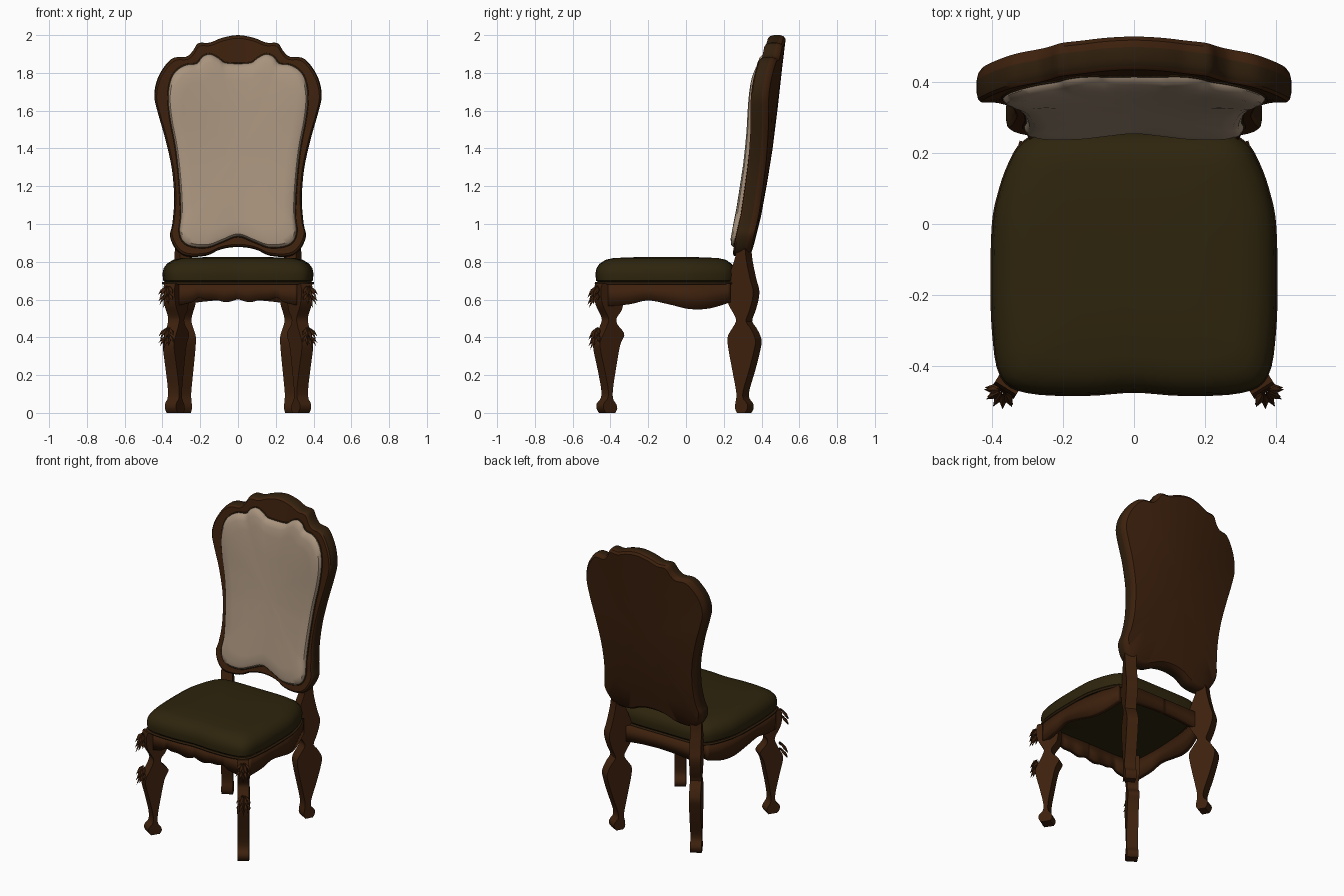
import bpy, bmesh, math
from mathutils import Vector

if "Cube" in bpy.data.objects:
    bpy.data.objects.remove(bpy.data.objects["Cube"])


def material(name, rgb):
    m = bpy.data.materials.new(name)
    m.diffuse_color = (*rgb, 1)
    m.use_nodes = True
    m.node_tree.nodes["Principled BSDF"].inputs["Base Color"].default_value = m.diffuse_color
    return m


WOOD = material("walnut wood", (0.047, 0.015, 0.004))
DARK = material("dark walnut", (0.030, 0.014, 0.004))
LINEN = material("beige linen", (0.39, 0.29, 0.205))
OLIVE = material("olive brown fabric", (0.027, 0.018, 0.004))


def make(name, verts, faces, mats, mirror=False):
    me = bpy.data.meshes.new(name)
    me.from_pydata([tuple(v) for v in verts], [], faces)
    bm = bmesh.new()
    bm.from_mesh(me)
    bmesh.ops.recalc_face_normals(bm, faces=bm.faces)
    bm.to_mesh(me)
    bm.free()
    for m in mats:
        me.materials.append(m)
    ob = bpy.data.objects.new(name, me)
    bpy.context.collection.objects.link(ob)
    if mirror:
        ob.modifiers.new("Mirror", 'MIRROR')
    return ob


def smooth(pts, n=4, closed=False):
    """Catmull-Rom curve through the points."""
    p = [Vector(q) for q in pts]
    k, out = len(p), []
    for i in range(k if closed else k - 1):
        if closed:
            a, b, c, d = (p[(i + j) % k] for j in (-1, 0, 1, 2))
        else:
            a, b, c, d = p[max(i - 1, 0)], p[i], p[i + 1], p[min(i + 2, k - 1)]
        for s in range(n):
            t = s / n
            out.append(0.5 * (2 * b + (c - a) * t + (2 * a - 5 * b + 4 * c - d) * t * t
                              + (3 * b - a - 3 * c + d) * t ** 3))
    return out if closed else out + [p[-1]]


def lerp(table, t):
    for (a, va), (b, vb) in zip(table, table[1:]):
        if t <= b:
            return va + (vb - va) * (t - a) / (b - a)
    return table[-1][1]


def full(half):
    """Mirror a half outline whose first and last points lie on x = 0."""
    return smooth(half + [(-x, v) for x, v in half[-2:0:-1]], 4, True)


def shell(name, outline, centre, layers, place, mats):
    """Closed body from scaled copies of an outline; layers are (scale, depth)."""
    c, n = Vector(centre), len(outline)
    verts = [place(*c, layers[0][1])]
    for s, d in layers:
        verts += [place(*(c + (p - c) * s), d) for p in outline]
    verts.append(place(*c, layers[-1][1]))
    faces, last = [], len(verts) - 1
    for i in range(n):
        j = (i + 1) % n
        faces.append((0, 1 + i, 1 + j))
        faces.append((last, last - n + i, last - n + j))
        for r in range(len(layers) - 1):
            a = 1 + r * n
            faces.append((a + i, a + j, a + n + j, a + n + i))
    return make(name, verts, faces, mats)


def piping(name, pts, radius, mat):
    cu = bpy.data.curves.new(name, 'CURVE')
    cu.dimensions = '3D'
    cu.bevel_depth, cu.bevel_resolution = radius, 1
    sp = cu.splines.new('POLY')
    sp.points.add(len(pts) - 1)
    for q, p in zip(sp.points, pts):
        q.co = (*p, 1)
    sp.use_cyclic_u = True
    cu.materials.append(mat)
    bpy.context.collection.objects.link(bpy.data.objects.new(name, cu))


# Back rest: leaning slab, bowed more towards the top
LEAN = [(0.8, .335), (.84, .347), (1.05, .4), (1.317, .447), (1.5, .473), (1.767, .502), (2.0, .53)]
BOW = [(0.8, .08), (.95, .1), (1.3, .2), (1.7, .3), (2.0, .32)]


def on_back(x, z, depth):
    return Vector((x, lerp(LEAN, z) - lerp(BOW, z) * x * x - depth, z))


frame = full([(0, 2.0), (.085, 1.985), (.15, 1.96), (.21, 1.957), (.24, 1.915), (.275, 1.885),
              (.34, 1.88), (.385, 1.84), (.427, 1.767), (.443, 1.677), (.422, 1.58), (.385, 1.45),
              (.35, 1.29), (.338, 1.13), (.348, 1.0), (.36, .935), (.327, .862), (.27, .828),
              (.17, .832), (.09, .866), (0, .878)])
back = shell("back_frame", frame, (0, 1.4),
             [(.35, 0), (.7, 0), (.965, 0), (.99, .012), (1, .032), (1, .065), (.99, .085), (.972, .094),
              (.7, .094), (.35, .094)], on_back, [WOOD, DARK])
# darker front half of the rim
for p in back.data.polygons:
    c = p.center
    if abs(p.normal.y) < .5 and c.y < on_back(c.x, c.z, .035).y:
        p.material_index = 1

# Upholstered back panel
panel = full([(0, 1.85), (.07, 1.855), (.105, 1.88), (.15, 1.9), (.19, 1.885), (.22, 1.85), (.285, 1.84),
              (.345, 1.79), (.37, 1.69), (.36, 1.56), (.33, 1.4), (.31, 1.21), (.303, 1.05), (.31, .96),
              (.29, .905), (.24, .88), (.16, .877), (.085, .905), (0, .935)])
shell("back_cushion", panel, (0, 1.38),
      [(.5, .08), (1, .08), (.995, .102), (.97, .117), (.92, .126), (.8, .131), (.5, .134), (.2, .135)],
      on_back, [LINEN])
piping("back_cushion_piping", [on_back(x, z, .094) for x, z in panel], .005, DARK)

# Seat cushion
seat = full([(0, -.467), (.14, -.476), (.3, -.468), (.37, -.425), (.392, -.3), (.396, -.15), (.392, 0),
             (.377, .08), (.35, .16), (.31, .225), (.23, .255), (0, .258)])
shell("seat_cushion", seat, (0, -.1),
      [(.5, .688), (.96, .688), (1, .70), (1.01, .735), (.995, .765), (.95, .79), (.87, .81), (.75, .82), (.4, .825)],
      lambda x, y, z: Vector((x, y, z)), [OLIVE])
piping("seat_piping", [(x, y, .687) for x, y in seat], .008, DARK)


# Legs: boards cut to a curved profile, turned outward at the corners
def leg(name, cx, cy, side, angle, t, outer, inner):
    sn, cs = math.sin(angle), math.cos(angle)
    along, across = Vector((sn, side * cs, 0)), Vector((cs, -side * sn, 0))
    zmax = outer[-1][0]

    def edge(table, sign):
        return [(p.x, (side * (p.y - cy) - sign * t / 2 * sn) / cs) for p in smooth(table, 4)]
    out, inn = edge(outer, 1), edge(inner, -1)
    verts, faces, n = [], [], 61
    for i in range(n):
        z = zmax * i / (n - 1)
        for u in (lerp(out, z), lerp(inn, z)):
            for w in (t / 2, -t / 2):
                verts.append(Vector((cx, cy, z)) + along * u + across * w)
    for i in range(n - 1):
        a = 4 * i
        for p, q in ((0, 1), (1, 3), (3, 2), (2, 0)):
            faces.append((a + p, a + q, a + q + 4, a + p + 4))
    e = 4 * (n - 1)
    faces += [(0, 1, 3, 2), (e, e + 1, e + 3, e + 2)]
    return make(name, verts, faces, [WOOD], True)


leg("front_legs", .335, -.42, -1, math.radians(32), .07,
    [(0, -.46), (.02, -.473), (.05, -.473), (.075, -.452), (.125, -.449), (.23, -.468), (.335, -.49),
     (.38, -.49), (.43, -.468), (.47, -.452), (.505, -.447), (.575, -.479), (.645, -.488), (.685, -.48)],
    [(0, -.375), (.02, -.364), (.045, -.368), (.075, -.386), (.13, -.386), (.25, -.368), (.36, -.348),
     (.405, -.328), (.43, -.332), (.47, -.364), (.505, -.366), (.56, -.335), (.685, -.335)])
leg("back_legs", .293, .31, 1, math.radians(28), .07,
    [(0, .345), (.02, .357), (.05, .357), (.075, .336), (.12, .336), (.23, .368), (.335, .394), (.39, .4),
     (.45, .373), (.485, .35), (.54, .368), (.6, .384), (.65, .388), (.71, .372), (.81, .352), (.88, .345)],
    [(0, .27), (.02, .26), (.05, .261), (.1, .267), (.2, .25), (.335, .225), (.4, .22), (.44, .24),
     (.485, .265), (.52, .255), (.575, .225), (.64, .213), (.73, .23), (.83, .262), (.88, .265)])


# Carved leaf sprays on the front legs
def leaves(name, z0, base):
    verts, faces = [], []
    for drop, length in ((0, .085), (.04, .08)):
        for k in range(-2, 3):
            yaw = math.radians(32 + 30 * k)
            d = Vector((math.sin(yaw), -math.cos(yaw), 0))
            s = Vector((d.y, -d.x, 0))
            o = Vector((*base, z0 - drop)) + d * .008
            tip = o + d * .046 + Vector((0, 0, -length + .018 * abs(k)))
            mid = o.lerp(tip, .45)
            b = len(verts)
            verts += [o, mid + s * .011, mid - s * .011, mid + d * .012, mid - d * .01, tip]
            for p, q in ((1, 3), (3, 2), (2, 4), (4, 1)):
                faces += [(b, b + p, b + q), (b + 5, b + p, b + q)]
    make(name, verts, faces, [WOOD], True)


leaves("upper_leaf_carving", .675, (.368, -.468))
leaves("lower_leaf_carving", .455, (.366, -.462))


# Scalloped seat rails: points are (x, y, lower edge height)
def rail(name, pts):
    line = smooth(pts, 5)
    verts = [v for p in line for v in (Vector((p.x, p.y, .685)), p)]
    faces = [(2 * i, 2 * i + 1, 2 * i + 3, 2 * i + 2) for i in range(len(line) - 1)]
    ob = make(name, verts, faces, [WOOD])
    so = ob.modifiers.new("Thickness", 'SOLIDIFY')
    so.thickness, so.offset = .035, 0
    ob.modifiers.new("Mirror", 'MIRROR')


rail("front_rail", [(0, -.44, .603), (.06, -.44, .586), (.12, -.442, .599), (.17, -.442, .6),
                    (.21, -.442, .609), (.245, -.44, .585), (.31, -.435, .57)])
rail("side_rails", [(.36, -.41, .565), (.37, -.3, .575), (.373, -.2, .595), (.368, -.09, .575),
                    (.355, .02, .55), (.335, .12, .553), (.305, .23, .585)])
rail("back_rail", [(0, .27, .6), (.12, .27, .595), (.26, .27, .58)])

# Smooth shading with sharp edges kept
for ob in bpy.context.scene.objects:
    if ob.type == 'MESH':
        ob.select_set(True)
        bpy.context.view_layer.objects.active = ob
bpy.ops.object.shade_smooth_by_angle(angle=math.radians(35))
